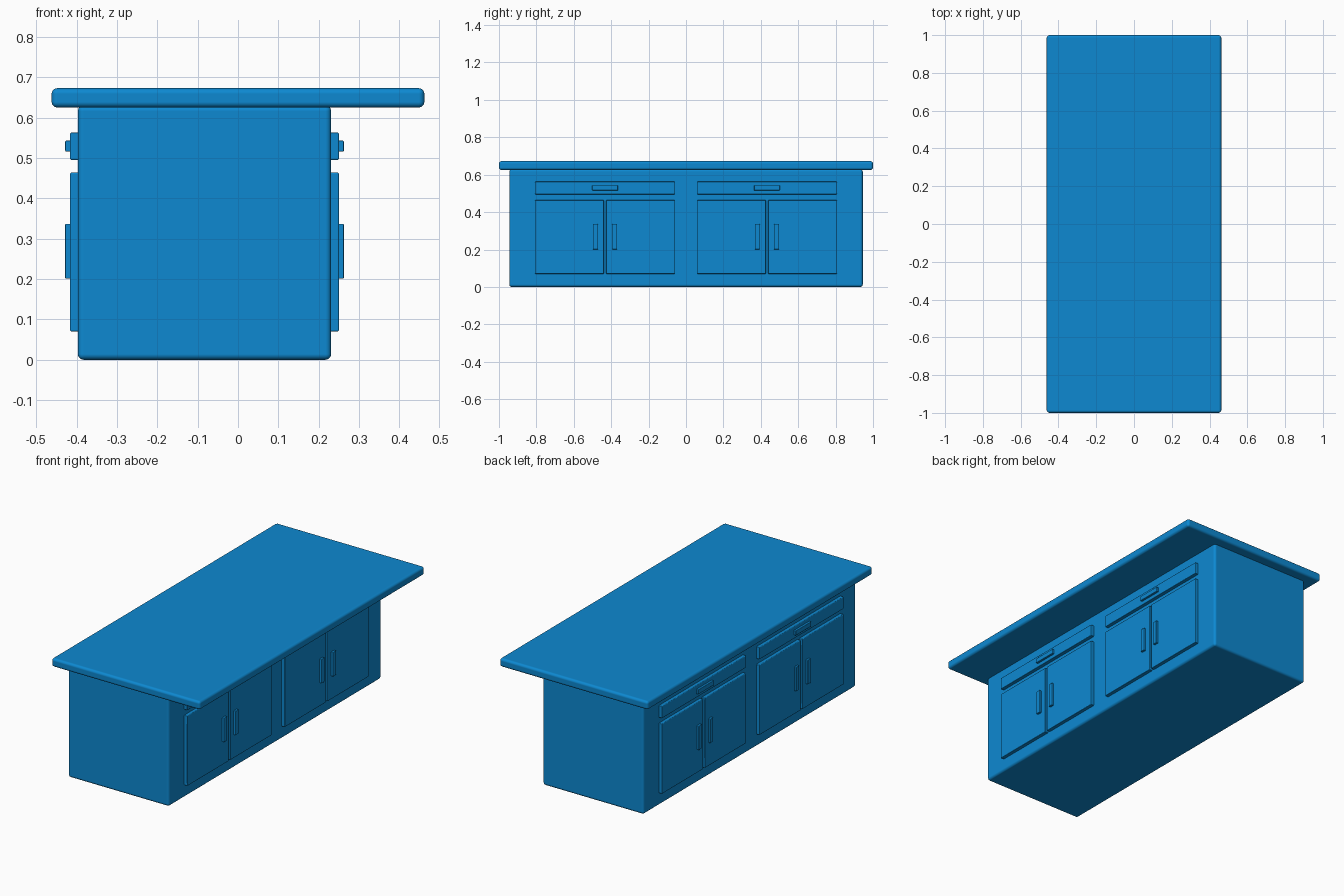
import bpy
import bmesh
import math

if "Cube" in bpy.data.objects:
    bpy.data.objects.remove(bpy.data.objects["Cube"])

blue = bpy.data.materials.new("cabinet blue")
blue.diffuse_color = (0.004, 0.25, 0.64, 1)
blue.use_nodes = True
blue.node_tree.nodes["Principled BSDF"].inputs["Base Color"].default_value = blue.diffuse_color


def box(name, x, y, z, bevel, segments=3):
    """Rounded box from (min, max) ranges on each axis."""
    mesh = bpy.data.meshes.new(name)
    bm = bmesh.new()
    bmesh.ops.create_cube(bm, size=1)
    for v in bm.verts:
        for i, (lo, hi) in enumerate((x, y, z)):
            v.co[i] = hi if v.co[i] > 0 else lo
    bm.to_mesh(mesh)
    bm.free()
    mesh.materials.append(blue)
    obj = bpy.data.objects.new(name, mesh)
    bpy.context.collection.objects.link(obj)
    mod = obj.modifiers.new("rounded_edges", 'BEVEL')
    mod.width = bevel
    mod.segments = segments
    mod.harden_normals = True
    mesh.shade_smooth()
    return obj


# Cabinet body and overhanging worktop
BODY_LEFT, BODY_RIGHT = -0.397, 0.231
box("cabinet_body", (BODY_LEFT, BODY_RIGHT), (-0.945, 0.945), (0.0, 0.63), 0.014)
box("worktop", (-0.462, 0.462), (-1.0, 1.0), (0.625, 0.673), 0.014)

# Doors, drawers and handles: two cabinet units on each long side
for side, face, sign in (("left", BODY_LEFT, -1), ("right", BODY_RIGHT, 1)):
    def outward(start, end):
        return tuple(sorted((face + sign * start, face + sign * end)))

    panel = outward(-0.01, 0.0195)
    grip = outward(0.015, 0.0315)
    for unit, cy in (("front", -0.433), ("back", 0.433)):
        tag = f"{side}_{unit}"
        box(f"drawer_{tag}", panel, (cy - 0.375, cy + 0.375), (0.495, 0.563), 0.004, 2)
        box(f"drawer_handle_{tag}", grip, (cy - 0.069, cy + 0.069), (0.516, 0.543), 0.003, 2)
        for d in (-1, 1):
            door_y = tuple(sorted((cy + d * 0.006, cy + d * 0.375)))
            handle_y = tuple(sorted((cy + d * 0.037, cy + d * 0.065)))
            label = f"{tag}_{'a' if d < 0 else 'b'}"
            box(f"door_{label}", panel, door_y, (0.07, 0.464), 0.004, 2)
            box(f"door_handle_{label}", grip, handle_y, (0.201, 0.337), 0.003, 2)
